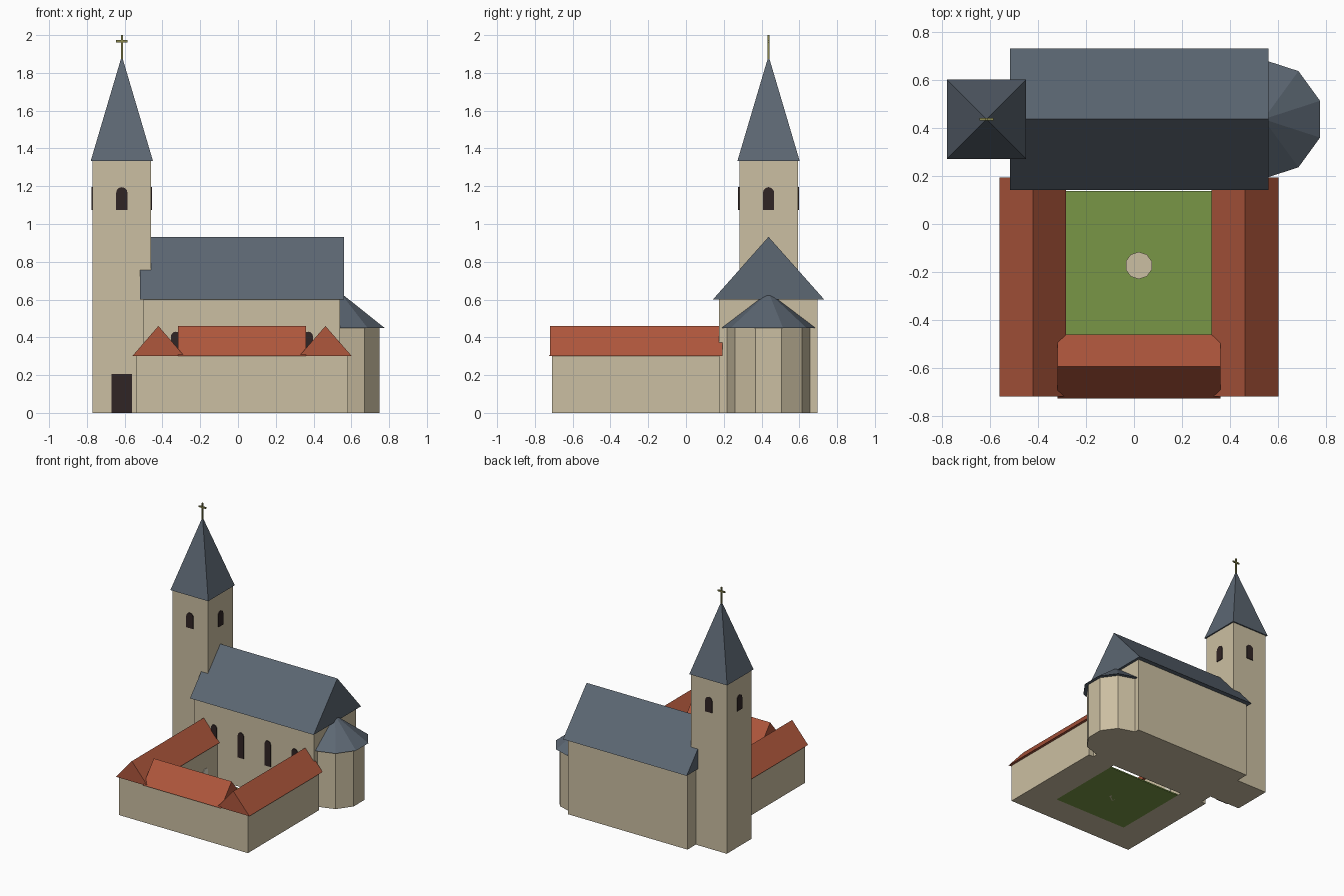
import bpy, bmesh, math
from mathutils import Matrix, Vector

if "Cube" in bpy.data.objects:
    bpy.data.objects.remove(bpy.data.objects["Cube"])


def material(name, rgb):
    m = bpy.data.materials.new(name)
    m.diffuse_color = (*rgb, 1)
    m.use_nodes = True
    m.node_tree.nodes["Principled BSDF"].inputs["Base Color"].default_value = m.diffuse_color
    return m


STONE = material("pale_stone", (0.60, 0.52, 0.36))
SLATE = material("slate_blue", (0.107, 0.135, 0.17))
TILE = material("red_tile", (0.43, 0.095, 0.046))
GRASS = material("grass_green", (0.19, 0.305, 0.061))
DARK = material("dark_opening", (0.03, 0.018, 0.018))
GOLD = material("old_gold", (0.26, 0.25, 0.08))
CREAM = material("cream_plaster", (0.78, 0.73, 0.60))


def finish(name, bm, mat):
    bmesh.ops.recalc_face_normals(bm, faces=bm.faces[:])
    me = bpy.data.meshes.new(name)
    bm.to_mesh(me)
    bm.free()
    me.materials.append(mat)
    ob = bpy.data.objects.new(name, me)
    bpy.context.collection.objects.link(ob)
    return ob


def box(name, x, y, z, mat):
    bm = bmesh.new()
    bmesh.ops.create_cube(bm, size=1)
    for v in bm.verts:
        v.co = Vector([(r[0] + r[1]) / 2 + c * (r[1] - r[0])
                       for c, r in zip(v.co, (x, y, z))])
    return finish(name, bm, mat)


def extrude_profile(name, points, offset, mat):
    """Solid from a planar outline pushed along an offset."""
    bm = bmesh.new()
    face = bm.faces.new([bm.verts.new(p) for p in points])
    ext = bmesh.ops.extrude_face_region(bm, geom=[face], use_keep_orig=True)
    moved = [g for g in ext["geom"] if isinstance(g, bmesh.types.BMVert)]
    bmesh.ops.translate(bm, verts=moved, vec=Vector(offset))
    return finish(name, bm, mat)


def gable_roof(name, x, y, z, along, mat):
    if along == "x":
        m = sum(y) / 2
        pts = [(x[0], y[0], z[0]), (x[0], y[1], z[0]), (x[0], m, z[1])]
        return extrude_profile(name, pts, (x[1] - x[0], 0, 0), mat)
    m = sum(x) / 2
    pts = [(x[0], y[0], z[0]), (x[1], y[0], z[0]), (m, y[0], z[1])]
    return extrude_profile(name, pts, (0, y[1] - y[0], 0), mat)


def polygon_solid(name, sides, radius, centre, z, mat, turn, pointed=False):
    """Upright prism or pyramid with its first corner at the angle turn."""
    bm = bmesh.new()
    angles = [math.radians(turn) + math.tau * i / sides for i in range(sides)]
    ring = [bm.verts.new((centre[0] + radius * math.cos(a),
                          centre[1] + radius * math.sin(a), z[0])) for a in angles]
    base = bm.faces.new(ring)
    if pointed:
        tip = bm.verts.new((*centre, z[1]))
        for i in range(sides):
            bm.faces.new((ring[i], ring[(i + 1) % sides], tip))
    else:
        ext = bmesh.ops.extrude_face_region(bm, geom=[base], use_keep_orig=True)
        moved = [g for g in ext["geom"] if isinstance(g, bmesh.types.BMVert)]
        bmesh.ops.translate(bm, verts=moved, vec=(0, 0, z[1] - z[0]))
    return finish(name, bm, mat)


def arch(name, place, width, height, turn, mat, depth=0.008):
    """Thin round-headed plate facing -y before turning; place is its sill centre."""
    r = width / 2
    pts = [(-r, 0, 0), (r, 0, 0)]
    pts += [(r * math.cos(a), 0, height - r + r * math.sin(a))
            for a in [math.pi * i / 6 for i in range(7)]]
    ob = extrude_profile(name, pts, (0, depth, 0), mat)
    ob.data.transform(Matrix.Translation(place)
                      @ Matrix.Rotation(math.radians(turn), 4, "Z")
                      @ Matrix.Translation((0, -depth * 0.7, 0)))
    return ob


# Bell tower with spire and cross
TX, TY, H = -0.615, 0.437, 0.155
box("tower", (TX - H, TX + H), (TY - H, TY + H), (0, 1.333), STONE)
polygon_solid("spire", 4, 0.165 * math.sqrt(2), (TX, TY), (1.333, 1.89), SLATE, 45, True)
box("cross_post", (TX - .005, TX + .005), (TY - .005, TY + .005), (1.87, 2.0), GOLD)
box("cross_bar", (TX - .03, TX + .03), (TY - .005, TY + .005), (1.962, 1.973), GOLD)
for i in range(4):
    a = math.radians(90 * i)
    arch(f"belfry_window_{i + 1}", (TX + H * math.sin(a), TY - H * math.cos(a), 1.075),
         0.06, 0.12, 90 * i, DARK)
box("tower_door", (TX - .055, TX + .055), (TY - H - .006, TY - H + .002), (0, 0.207), DARK)

# Nave and its roof
box("nave", (-0.5, 0.54), (0.175, 0.695), (0, 0.602), STONE)
gable_roof("nave_roof", (-0.518, 0.56), (0.142, 0.732), (0.6, 0.932), "x", SLATE)
for i in range(4):
    arch(f"nave_window_{i + 1}", (-0.33 + 0.234 * i, 0.175, 0.23), 0.05, 0.20, 0, DARK)

# Ten-sided apse
polygon_solid("apse", 10, 0.22, (0.54, TY), (0, 0.452), STONE, 18)
polygon_solid("apse_roof", 10, 0.248, (0.54, TY), (0.45, 0.638), SLATE, 18, True)

# Side wings, with round-headed arcades towards the courtyard
for side, x0, x1, inner, turn in (("west", -0.54, -0.303, -0.303, 90),
                                  ("east", 0.343, 0.583, 0.343, -90)):
    box(f"{side}_wing", (x0, x1), (-0.71, 0.178), (0, 0.302), STONE)
    gable_roof(f"{side}_wing_roof", (x0 - .02, x1 + .02), (-0.72, 0.193),
               (0.3, 0.46), "y", TILE)
    for i in range(4):
        arch(f"{side}_arcade_{i + 1}", (inner, -0.38 + 0.135 * i, 0.01),
             0.06, 0.14, turn, CREAM, 0.006)

# South wing
box("south_wing", (-0.303, 0.343), (-0.71, -0.48), (0, 0.302), STONE)
gable_roof("south_wing_roof", (-0.318, 0.36), (-0.727, -0.461), (0.3, 0.461), "x", TILE)
for i in range(4):
    arch(f"south_arcade_{i + 1}", (-0.19 + 0.14 * i, -0.48, 0.01),
         0.06, 0.14, 180, CREAM, 0.006)

# Courtyard lawn and well
box("lawn", (-0.303, 0.343), (-0.48, 0.138), (0, 0.01), GRASS)
polygon_solid("well", 10, 0.057, (0.02, -0.173), (0, 0.06), STONE, 18)
